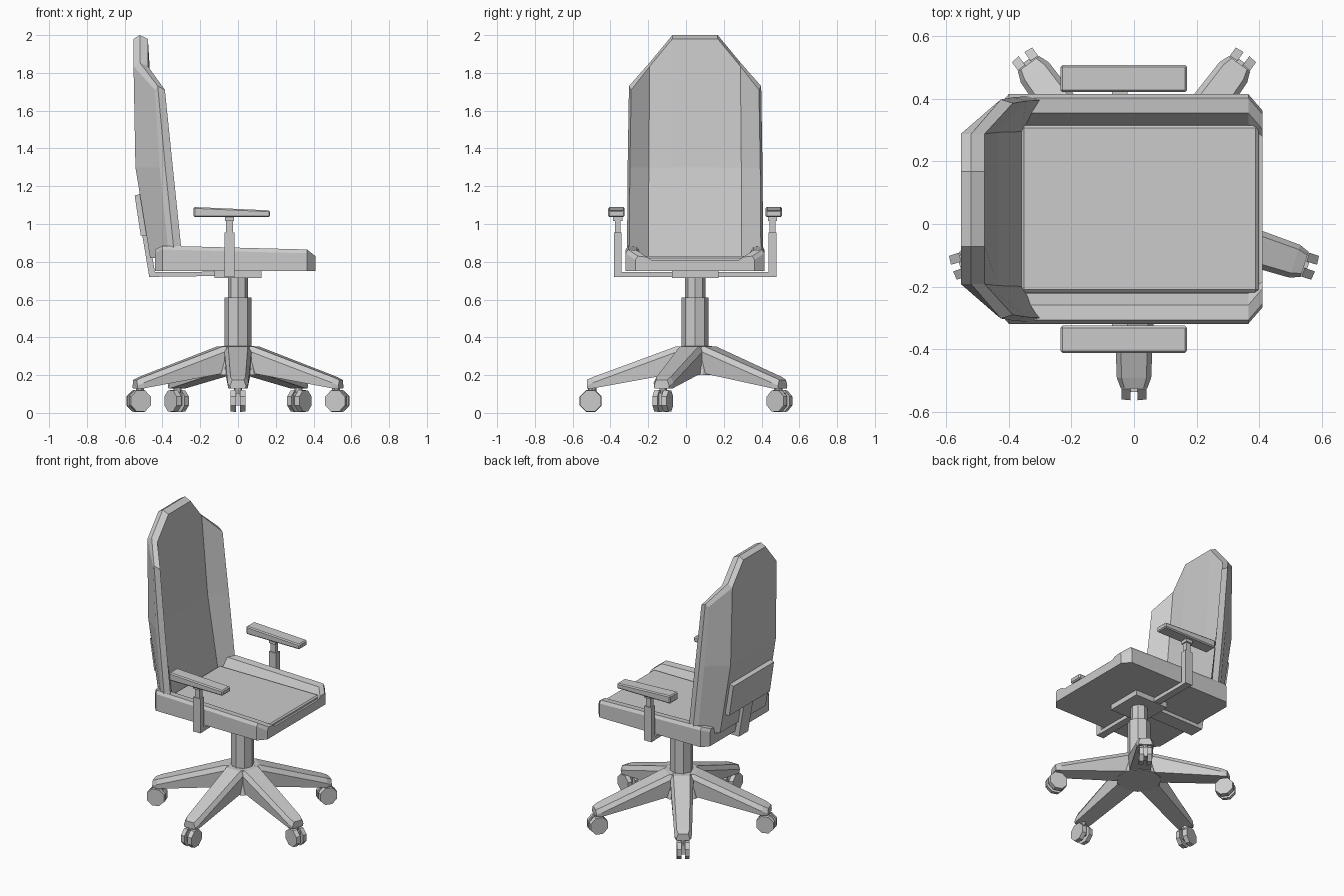
import bpy, bmesh
from math import pi, sin, cos, radians
from mathutils import Matrix, Vector

if "Cube" in bpy.data.objects:
    bpy.data.objects.remove(bpy.data.objects["Cube"])

CY = 0.048  # symmetry line of the chair in y


def finish(name, bm, matrix=None, bevel=0):
    if bevel:
        bmesh.ops.bevel(bm, geom=bm.edges[:], offset=bevel, segments=1, affect='EDGES')
    bmesh.ops.recalc_face_normals(bm, faces=bm.faces[:])
    me = bpy.data.meshes.new(name)
    bm.to_mesh(me)
    bm.free()
    me.transform(matrix or Matrix.Translation((0, CY, 0)))
    ob = bpy.data.objects.new(name, me)
    bpy.context.collection.objects.link(ob)
    return ob


def loft(name, rings, matrix=None):
    bm = bmesh.new()
    vs = [[bm.verts.new(p) for p in r] for r in rings]
    n = len(vs[0])
    for a, b in zip(vs, vs[1:]):
        for i in range(n):
            j = (i + 1) % n
            bm.faces.new((a[i], a[j], b[j], b[i]))
    bm.faces.new(vs[0])
    bm.faces.new(vs[-1])
    return finish(name, bm, matrix)


def box(name, x, y, z, bevel=0, matrix=None):
    bm = bmesh.new()
    bmesh.ops.create_cube(bm, size=1)
    for v in bm.verts:
        v.co = [(r[0] + r[1]) / 2 + c * (r[1] - r[0]) for r, c in zip((x, y, z), v.co)]
    return finish(name, bm, matrix, bevel)


def tube(name, r1, r2, z0, z1, sides, matrix=None):
    bm = bmesh.new()
    bmesh.ops.create_cone(bm, cap_ends=True, segments=sides, radius1=r1, radius2=r2, depth=z1 - z0,
                          matrix=Matrix.Translation((0, 0, (z0 + z1) / 2)))
    return finish(name, bm, matrix)


def extrude_y(name, pts, y0, y1):
    return loft(name, [[(x, y, z) for x, z in pts] for y in (y0, y1)])


# Five-star base with casters
tube("base_hub", 0.14, 0.10, 0.20, 0.352, 10)
for k in range(5):
    m = Matrix.Translation((0, CY, 0)) @ Matrix.Rotation(radians(-90 + 72 * k), 4, 'Z')
    rings = []
    for r, w, zb, zt in ((0, .075, .205, .355), (.10, .072, .21, .352),
                         (.54, .055, .13, .19), (.573, .042, .13, .175)):
        half = [(w * .93, zb), (w, zt - .03), (w * .72, zt)]
        rings.append([(r, y, z) for y, z in half] + [(r, -y, z) for y, z in reversed(half)])
    loft(f"base_leg_{k}", rings, m)
    tube(f"caster_stem_{k}", .022, .022, .07, .15, 8, m @ Matrix.Translation((.545, 0, 0)))
    box(f"caster_hood_{k}", (.52, .585), (-.012, .012), (.04, .105), 0, m)
    for s, side in ((1, "left"), (-1, "right")):
        wm = m @ Matrix.Translation((.553, 0, .063)) @ Matrix.Rotation(-s * pi / 2, 4, 'X') \
            @ Matrix.Rotation(pi / 8, 4, 'Z')
        tube(f"caster_wheel_{side}_{k}", .063, .06, .011, .04, 8, wm)

# Gas lift column and mechanism plate
tube("column_lower", .072, .072, .33, .61, 8)
tube("column_upper", .054, .054, .60, .73, 8)
box("mechanism_plate", (-.125, .125), (-.123, .123), (.715, .76))

# Seat with raised side bolsters
rings = []
for x, hw, zt in ((-.44, .32, .865), (-.40, .367, .885), (.365, .367, .865), (.41, .315, .83)):
    half = [(hw, .75), (hw, zt - .02), (hw - .012, zt), (hw - .06, zt - .005), (hw * .735, .81)]
    rings.append([(x, y, z) for y, z in half] + [(x, -y, z) for y, z in reversed(half)])
loft("seat", rings)
box("seat_cushion", (-.36, .397), (-.267, .267), (.78, .83), .009)

# Backrest: folded shell from three layers (back, rim, front)
cols = (-.35, -.24, -.12, .12, .24, .35)
tops = (1.73, 1.855, 2.0, 2.0, 1.855, 1.73)
# row: (height, centre back/rim/front x, wing back/rim/front x, width factor)
rows = ((.82, (-.465, -.42, -.36), (-.365, -.335, -.295), 1.03),
        (1.30, (-.543, -.49, -.435), (-.415, -.385, -.345), 1.02),
        (None, (-.553, -.52, -.477), (-.44, -.425, -.387), 1.0))
bm = bmesh.new()
layers = []
for L in range(3):
    grid = []
    for z, cx, wx, f in rows:
        line = []
        for y, t in zip(cols, tops):
            wing = abs(y) > .3
            yy = y * f - (0.012 * (1 if y > 0 else -1) if wing and L != 1 else 0)
            zz = z or (t if L == 1 else t - .02)
            line.append(bm.verts.new(((wx if wing else cx)[L], yy, zz)))
        grid.append(line)
    layers.append(grid)
for g in (layers[0], layers[2]):
    for a, b in zip(g, g[1:]):
        for i in range(5):
            bm.faces.new((a[i], a[i + 1], b[i + 1], b[i]))
rims = [g[0][:] + [g[1][5]] + g[2][::-1] + [g[1][0]] for g in layers]
for a, b in zip(rims, rims[1:]):
    for i in range(len(a)):
        j = (i + 1) % len(a)
        bm.faces.new((a[i], a[j], b[j], b[i]))
loose = [v for v in bm.verts if not v.link_faces]
bmesh.ops.delete(bm, geom=loose, context='VERTS')
finish("backrest", bm)

# Rear support: plate and bent bracket
extrude_y("back_support_plate", [(-.547, 1.15), (-.50, 1.165), (-.455, .94), (-.515, .94)], -.22, .22)
extrude_y("back_support_bracket", [(-.51, .96), (-.47, .72), (-.10, .725), (-.10, .748),
                                   (-.44, .745), (-.475, .96)], -.05, .05)

# Armrests
box("armrest_crossbar", (-.07, -.02), (-.43, .43), (.72, .745))
for s, side in ((1, "left"), (-1, "right")):
    def span(a, b):
        return tuple(sorted((s * a, s * b)))
    box(f"armrest_post_{side}", (-.072, -.018), span(.39, .43), (.72, .955))
    box(f"armrest_slider_{side}", (-.063, -.027), span(.395, .425), (.94, 1.03))
    box(f"armrest_collar_{side}", (-.07, -.02), span(.385, .435), (1.015, 1.042))
    pad = box(f"armrest_pad_{side}", (-.235, .17), span(.373, .46), (1.036, 1.09), .007)
    for v in pad.data.vertices:
        if v.co.z > 1.06:
            v.co.z -= .018 * (v.co.x + .235) / .405
